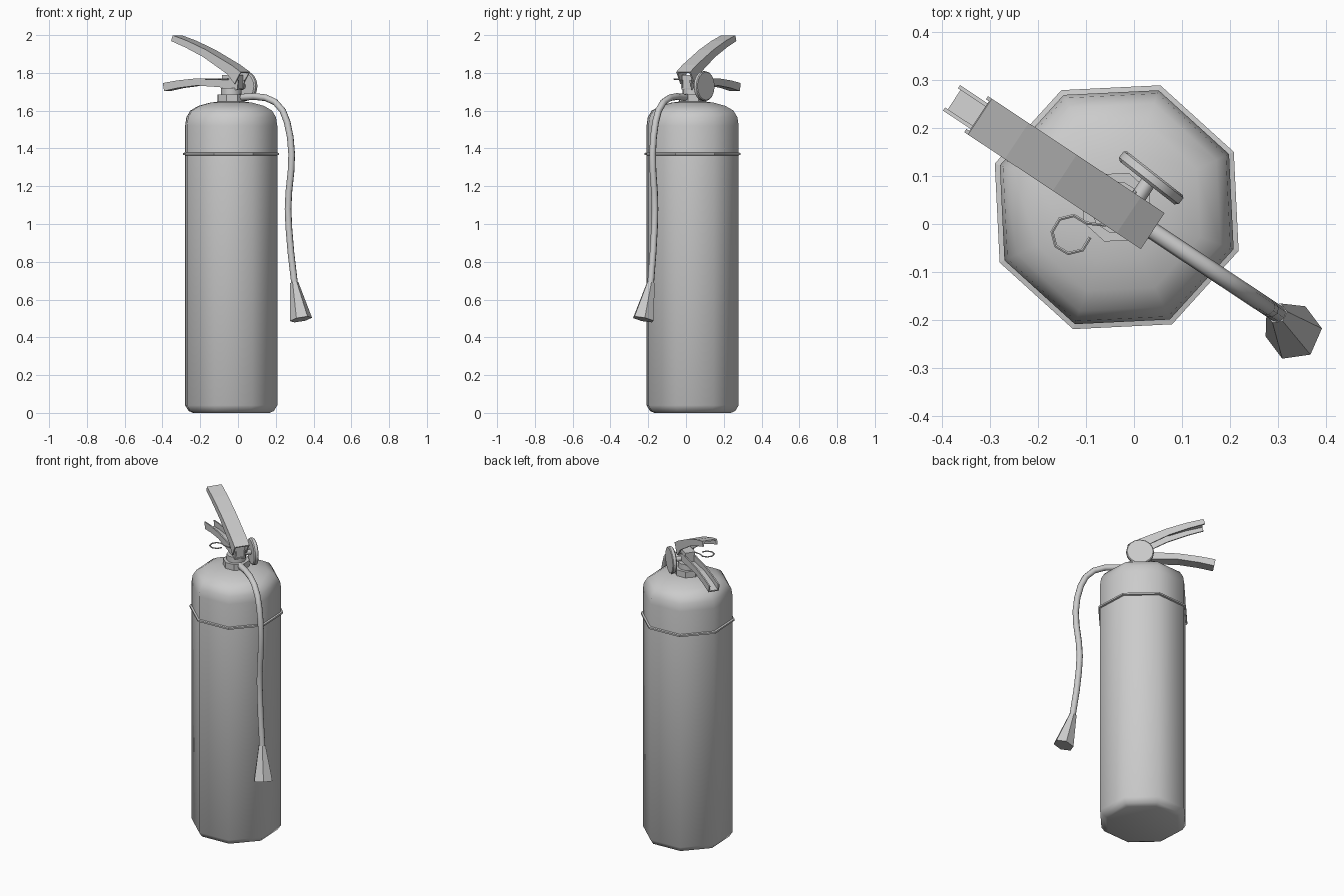
import bpy, bmesh, math
from mathutils import Vector, Matrix

cube = bpy.data.objects.get("Cube")
if cube:
    bpy.data.objects.remove(cube)

grey = bpy.data.materials.new("plain_grey")
grey.use_nodes = True
grey.diffuse_color = (0.6, 0.6, 0.6, 1)
grey.node_tree.nodes["Principled BSDF"].inputs["Base Color"].default_value = (0.6, 0.6, 0.6, 1)

# Local frame: x along the hose, tank axis at the origin
PLACE = Matrix.Translation((-0.036, 0.035, 0)) @ Matrix.Rotation(math.radians(-33.5), 4, "Z")


def loft(name, rings, smooth=None, closed=False):
    """Skin a list of equal-length point rings into one object."""
    bm = bmesh.new()
    rows = [[bm.verts.new(p) for p in ring] for ring in rings]
    n = len(rows[0])
    pairs = list(zip(rows, rows[1:]))
    if closed:
        pairs.append((rows[-1], rows[0]))
    for a, b in pairs:
        for i in range(n):
            j = (i + 1) % n
            bm.faces.new((a[i], a[j], b[j], b[i]))
    if not closed:
        bm.faces.new(rows[0])
        bm.faces.new(rows[-1])
    bmesh.ops.recalc_face_normals(bm, faces=bm.faces)
    mesh = bpy.data.meshes.new(name)
    bm.to_mesh(mesh)
    bm.free()
    mesh.materials.append(grey)
    obj = bpy.data.objects.new(name, mesh)
    bpy.context.collection.objects.link(obj)
    obj.matrix_world = PLACE
    if smooth:
        bpy.ops.object.select_all(action="DESELECT")
        obj.select_set(True)
        bpy.context.view_layer.objects.active = obj
        bpy.ops.object.shade_smooth_by_angle(angle=math.radians(smooth))
    return obj


def circle(centre, axis, radius, sides, turn=0):
    """Regular polygon around a centre, facing along an axis."""
    axis = Vector(axis).normalized()
    ref = Vector((1, 0, 0)) if abs(axis.z) > 0.9 else Vector((0, 0, 1))
    p = (ref - axis * ref.dot(axis)).normalized()
    q = axis.cross(p)
    angles = [math.radians(turn) + math.tau * i / sides for i in range(sides)]
    return [Vector(centre) + radius * (math.cos(a) * p + math.sin(a) * q) for a in angles]


def lathe(name, profile, sides, turn=0, smooth=None, closed=False):
    rings = [circle((0, 0, z), (0, 0, 1), r, sides, turn) for r, z in profile]
    return loft(name, rings, smooth, closed)


def tube(name, points, radius, sides, smooth=None):
    pts = [Vector(p) for p in points]
    rings = []
    for i, p in enumerate(pts):
        tangent = pts[min(i + 1, len(pts) - 1)] - pts[max(i - 1, 0)]
        rings.append(circle(p, tangent, radius, sides))
    return loft(name, rings, smooth)


def channel(name, stations, width, wall, side):
    """U-shaped bar along (x, z, depth) stations; side is -1 open below, 1 open above."""
    rings = []
    for i, (x, z, depth) in enumerate(stations):
        a, b = stations[max(i - 1, 0)], stations[min(i + 1, len(stations) - 1)]
        along = Vector((b[0] - a[0], 0, b[1] - a[1])).normalized()
        up = Vector((along.z, 0, -along.x)) * side
        o, h = Vector((x, 0, z)), width / 2
        section = [(-h, 0), (h, 0), (h, depth), (h - wall, depth),
                   (h - wall, wall), (wall - h, wall), (wall - h, depth), (-h, depth)]
        rings.append([o + Vector((0, y, 0)) + up * d for y, d in section])
    return loft(name, rings)


# Tank with chamfered foot and rounded shoulder
lathe("tank", [(0.215, 0), (0.24, 0.01), (0.259, 0.04), (0.259, 1.52), (0.252, 1.565),
               (0.23, 1.6), (0.185, 1.625), (0.12, 1.642), (0.06, 1.65)], 8, 13.8, 60)
lathe("tank_band", [(0.256, 1.363), (0.27, 1.366), (0.27, 1.376), (0.256, 1.379)], 8, 13.8, closed=True)

# Valve
lathe("collar", [(0.076, 1.635), (0.076, 1.685)], 8, 13.8)
lathe("valve_neck", [(0.055, 1.68), (0.055, 1.72)], 10, smooth=40)
loft("valve_block", [[(x, y, z) for x, y in ((-0.04, -0.03), (0.055, -0.03), (0.055, 0.03), (-0.04, 0.03))]
                     for z in (1.71, 1.79)])

# Pressure gauge on its stem
tube("gauge_stem", [(0.026, 0.02, 1.73), (0.026, 0.085, 1.73)], 0.016, 8, 50)
face_axis = Vector((0.08, 1, 0)).normalized()
hub = Vector((0.026, 0.09, 1.73))
loft("gauge", [circle(hub + face_axis * d, face_axis, r, 16)
               for d, r in ((-0.013, 0.072), (-0.007, 0.079), (0.009, 0.079), (0.013, 0.074))], 35)

# Squeeze lever and carrying handle
channel("squeeze_lever", [(0.09, 1.805, 0.075), (0.03, 1.842, 0.055), (-0.13, 1.922, 0.042),
                          (-0.25, 1.97, 0.037), (-0.342, 1.999, 0.032)], 0.09, 0.008, -1)
channel("carry_handle", [(0.06, 1.712, 0.05), (-0.06, 1.725, 0.045), (-0.2, 1.733, 0.038),
                         (-0.32, 1.72, 0.04), (-0.405, 1.704, 0.043)], 0.064, 0.008, 1)

# Safety pin: straight shank ending in an open ring
ring = [(-0.048 + 0.04 * math.cos(a), -0.1 + 0.04 * math.sin(a), 1.767)
        for a in (math.radians(70 + 45 * k) for k in range(8))]
tube("safety_pin", [(0.015, 0.05, 1.767), (0.0, -0.045, 1.767)] + ring, 0.004, 6)

# Hose and nozzle
hose_path = [(0.05, 1.67), (0.15, 1.675), (0.22, 1.668), (0.28, 1.645), (0.327, 1.6), (0.355, 1.54),
             (0.375, 1.46), (0.384, 1.37), (0.38, 1.28), (0.366, 1.17), (0.361, 1.08),
             (0.366, 0.98), (0.379, 0.85), (0.403, 0.68)]
tube("hose", [(x, 0, z) for x, z in hose_path], 0.018, 8, 60)
start, end = Vector((0.4, 0, 0.69)), Vector((0.452, -0.014, 0.495))
loft("nozzle", [circle(start, end - start, 0.022, 6, 20), circle(end, end - start, 0.06, 6, 20)])
